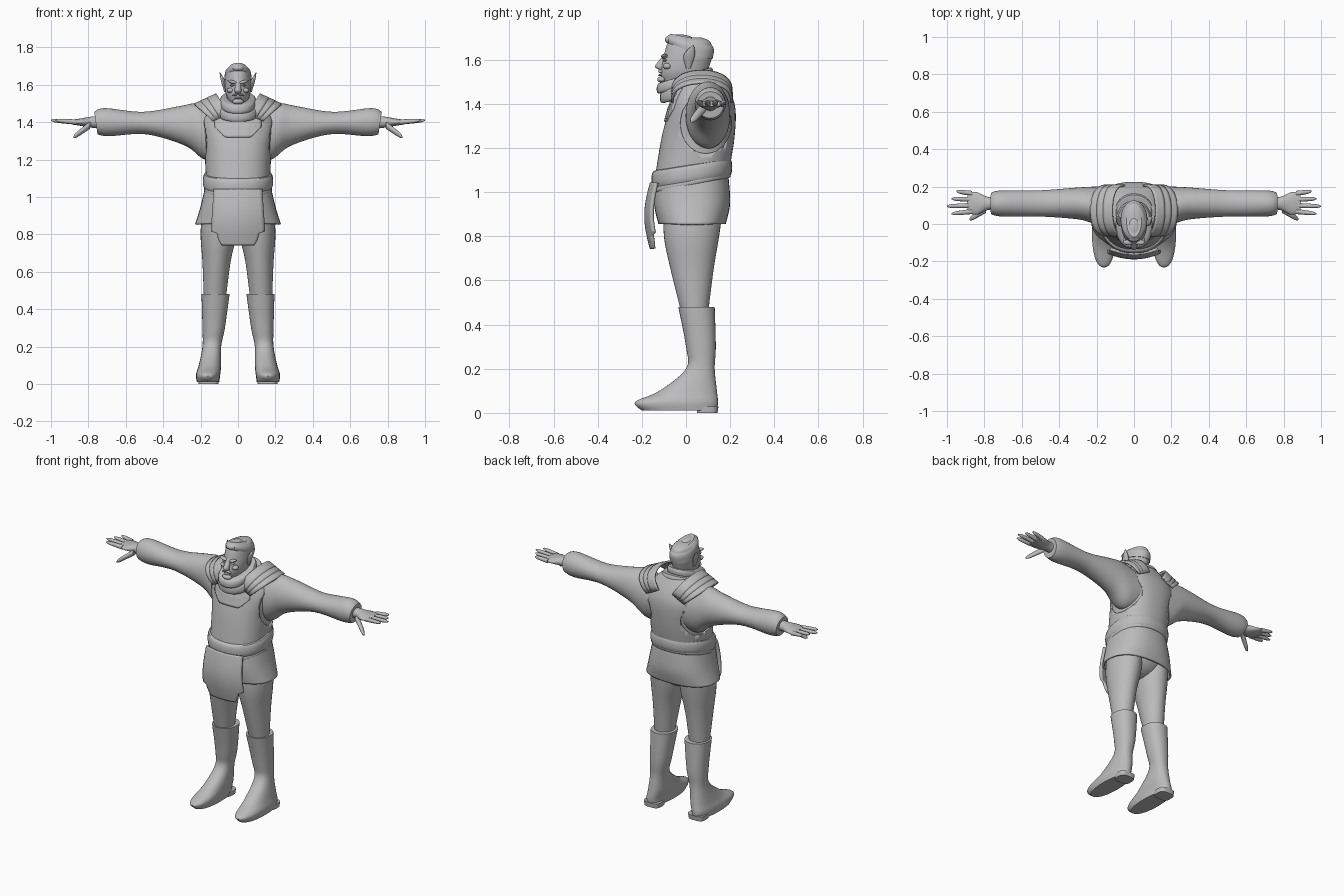
import bpy, bmesh, math
from mathutils import Matrix

old = bpy.data.objects.get("Cube")
if old:
    bpy.data.objects.remove(old, do_unlink=True)

GREY = (.5, .5, .5, 1)
clay = bpy.data.materials.new("plain grey")
clay.use_nodes = True
clay.diffuse_color = GREY
clay.node_tree.nodes["Principled BSDF"].inputs["Base Color"].default_value = GREY


def finish(name, bm, mirror=False, thick=0):
    """Turn a bmesh into a shaded object, optionally mirrored and thickened."""
    bmesh.ops.recalc_face_normals(bm, faces=bm.faces)
    mesh = bpy.data.meshes.new(name)
    bm.to_mesh(mesh)
    bm.free()
    ob = bpy.data.objects.new(name, mesh)
    bpy.context.collection.objects.link(ob)
    mesh.materials.append(clay)
    bpy.ops.object.select_all(action="DESELECT")
    ob.select_set(True)
    bpy.context.view_layer.objects.active = ob
    bpy.ops.object.shade_smooth_by_angle(angle=math.radians(40))
    if thick:
        solid = ob.modifiers.new("Thickness", "SOLIDIFY")
        solid.thickness, solid.offset = thick, -1
    if mirror:
        ob.modifiers.new("Mirror", "MIRROR")
    return ob


def spline(rows, steps):
    """Smooth interpolation through rows of numbers."""
    out = []
    last = len(rows) - 1
    for i in range(last):
        before, start, end, after = (rows[min(max(i + k, 0), last)] for k in (-1, 0, 1, 2))
        for s in range(steps):
            t = s / steps
            out.append([q + t / 2 * (r - p + t * (2*p - 5*q + 4*r - w + t * (3*(q - r) + w - p)))
                        for p, q, r, w in zip(before, start, end, after)])
    return out + [list(rows[last])]


def upright(row, c, s, tilt):
    """Ring point for a row of height, front, back, half width and centre x."""
    z, front, back, half = row[:4]
    centre = row[4] if len(row) > 4 else 0
    depth = (back - front) / 2
    return centre + half * c, front + depth + depth * s, z + tilt * depth * s


def sideways(row, c, s, tilt):
    """Ring point for a row of x, centre z, half height, half depth and centre y."""
    x, z, tall, deep, y = row
    return x + tilt * tall * s, y + deep * c, z + tall * s


def loft(name, rows, point=upright, power=1, tilt=0, steps=6, sides=36, caps=True, **kw):
    bm, rings = bmesh.new(), []
    for row in spline(rows, steps):
        ring = []
        for k in range(sides):
            angle = math.tau * k / sides
            c, s = (math.copysign(abs(f) ** power, f) for f in (math.cos(angle), math.sin(angle)))
            ring.append(bm.verts.new(point(row, c, s, tilt)))
        rings.append(ring)
    for low, high in zip(rings, rings[1:]):
        for k in range(sides):
            after = (k + 1) % sides
            bm.faces.new((low[k], low[after], high[after], high[k]))
    if caps:
        bm.faces.new(rings[0])
        bm.faces.new(rings[-1])
    return finish(name, bm, **kw)


def roll(name, z, height, front, back, half, tilt, puff=.018):
    """Rounded band around the body."""
    rows = []
    for i in range(9):
        angle = math.pi * i / 8
        grow = puff * math.sin(angle) ** .6 if 0 < i < 8 else 0
        rows.append((z - height / 2 * math.cos(angle), front - grow, back + grow, half + grow))
    loft(name, rows, tilt=tilt, steps=1, power=.9)


def finger(name, start, end, radius):
    """Tapered finger with a round tip."""
    rows = []
    for i in range(9):
        t = math.sin(math.pi / 2 * i / 8)
        r = radius * (1 - t / 4) * max(.1, 1 - t ** 8) ** .5
        x, y, z = (a + t * (b - a) for a, b in zip(start, end))
        rows.append((x, z, r, r, y))
    loft(name, rows, sideways, steps=1, sides=14, mirror=True)


def sheet(name, point, across, along, **kw):
    """Grid surface from a function of u and v."""
    bm = bmesh.new()
    grid = [[bm.verts.new(point(i / across, j / along)) for j in range(along + 1)]
            for i in range(across + 1)]
    for left, right in zip(grid, grid[1:]):
        for j in range(along):
            bm.faces.new((left[j], right[j], right[j + 1], left[j + 1]))
    finish(name, bm, **kw)


def blob(name, centre, size, turn=0, **kw):
    bm = bmesh.new()
    place = Matrix.Translation(centre) @ Matrix.Rotation(turn, 4, "Y") @ Matrix.Diagonal((*size, 1))
    bmesh.ops.create_uvsphere(bm, u_segments=20, v_segments=12, radius=1, matrix=place)
    finish(name, bm, **kw)


# Torso: shirt underneath, vest with cut armholes on top
TORSO = [(1.07, -.14, .19, .17), (1.25, -.11, .22, .18), (1.4, -.07, .22, .2), (1.52, -.04, .16, .1)]
BOXY = .85


def section(z):
    """Front, back and half width of the torso at a height."""
    return min(spline(TORSO, 12), key=lambda row: abs(row[0] - z))[1:]


INSET = .008
loft("shirt", [(z, f + INSET, b - INSET, w - INSET) for z, f, b, w in TORSO], power=BOXY)
vest = loft("vest", TORSO, power=BOXY, sides=48, caps=False, thick=.014)
bm = bmesh.new()
bmesh.ops.create_cone(bm, cap_ends=True, segments=40, radius1=1, radius2=1, depth=1,
                      matrix=Matrix.Translation((0, .09, 1.31)) @ Matrix.Diagonal((1, .115, .135, 1))
                      @ Matrix.Rotation(math.pi / 2, 4, "Y"))
cutter = finish("armhole_cutter", bm)
cutter.hide_render = True
armholes = vest.modifiers.new("Armholes", "BOOLEAN")
armholes.operation, armholes.object = "DIFFERENCE", cutter
bpy.context.view_layer.objects.active = vest
for name in [m.name for m in vest.modifiers]:
    bpy.ops.object.modifier_apply(modifier=name)
bpy.data.objects.remove(cutter, do_unlink=True)


def yoke(u, v):
    """Raised chest piece following the vest."""
    x = .125 * (2 * u - 1)
    low = 1.32 + max(0, abs(x) - .07)
    z = low + v * (1.47 - low)
    front, back, half = section(z)
    bend = (1 - (abs(x) / half) ** (2 / BOXY)) ** (BOXY / 2)
    return x, (front + back) / 2 - (back - front) / 2 * bend - .007, z


sheet("chest_yoke", yoke, 24, 12, thick=.012)

# Sleeves with slanted cuffs
loft("sleeves", [(.1, 1.34, .13, .1, .1), (.2, 1.35, .15, .1, .1), (.3, 1.38, .105, .085, .11),
                 (.5, 1.395, .06, .07, .11), (.7, 1.4, .075, .07, .11), (.76, 1.395, .06, .06, .11)],
     sideways, tilt=.15, mirror=True)

# Hands
loft("palms", [(.7, 1.4, .035, .035, .11), (.78, 1.4, .03, .035, .11), (.84, 1.4, .02, .06, .11),
               (.89, 1.4, .012, .055, .115)], sideways, mirror=True)
for i, name in enumerate(("index", "middle", "ring", "little")):
    spread = i - 1.5
    tip = 1 - .025 * abs(i - 1)
    finger(name + "_fingers", (.865, .115 + .032 * spread, 1.4), (tip, .115 + .04 * spread, 1.41), .014)
finger("thumbs", (.79, .08, 1.385), (.88, .025, 1.32), .02)

# Layered shoulder plates, arching front to back
for k, layer in enumerate(("outer", "middle", "inner")):
    def plate(u, v):
        angle = math.pi * (u - .5)
        arch = max(0, math.cos(angle)) ** .7
        return (.135 - .018 * k + (.1 - .016 * k) * arch - .05 * v,
                .072 + .14 * math.sin(angle),
                1.405 + .01 * k + (.095 + .006 * k) * arch + .022 * v)
    sheet(layer + "_shoulder_plates", plate, 24, 4, thick=.012, mirror=True)

# Collar
roll("collar_base", 1.47, .06, -.1, .145, .1, tilt=.3)
roll("collar_roll", 1.505, .05, -.115, .105, .08, tilt=.3)

# Head
loft("head", [(1.45, -.03, .1, .06), (1.5, -.1, .1, .05), (1.55, -.115, .1, .065),
              (1.62, -.1, .12, .07), (1.68, -.08, .11, .06), (1.7, -.04, .07, .03)])
loft("nose", [(1.55, -.11, -.09, .012), (1.57, -.14, -.09, .018), (1.62, -.1, -.09, .012)], sides=16)
loft("ears", [(1.56, 0, .02, .007, .066), (1.62, -.01, .04, .011, .08), (1.666, .03, .036, .002, .097)],
     sides=16, mirror=True)
blob("brows", (.03, -.098, 1.615), (.027, .015, .009), -.3, mirror=True)
blob("eyes", (.03, -.096, 1.597), (.013, .009, .006), mirror=True)
blob("cheeks", (.04, -.085, 1.57), (.02, .02, .014), mirror=True)
blob("moustache", (.014, -.116, 1.547), (.018, .01, .006), .35, mirror=True)
blob("lower_lip", (0, -.116, 1.53), (.02, .01, .005))
blob("beard", (0, -.11, 1.51), (.03, .02, .015))
loft("hair", [(1.62, -.06, .12, .071), (1.67, -.09, .126, .068), (1.7, -.07, .1, .04)], tilt=-.2)
blob("hair_crest", (0, -.03, 1.69), (.036, .065, .024))
blob("forelock", (0, -.077, 1.69), (.03, .018, .017))

# Belt, tilted down at the front
roll("belt", 1.085, .08, *section(1.08), tilt=.16)
roll("belt_strap", 1.045, .03, *section(1.07), tilt=.2, puff=.013)

# Skirt and hanging front panel
loft("skirt", [(1.08, *section(1.08)), (.95, -.145, .2, .2), (.855, -.125, .18, .23)],
     power=BOXY, caps=False, thick=.012)


def apron(u, v):
    drop = max(0, v - .75) * 4
    half = .125 + .02 * v if drop == 0 else .11 - .025 * drop ** 2
    x = half * (2 * u - 1)
    return x, -.15 - .025 * math.sin(math.pi * v) + 1.6 * x * x, 1.04 - .295 * v


sheet("front_panel", apron, 16, 28, thick=-.014)

# Legs and boots
blob("hips", (0, .035, .92), (.175, .135, .13))
loft("legs", [(.95, -.1, .17, .09, .1), (.8, -.1, .15, .095, .105), (.65, -.07, .125, .075, .115),
              (.45, -.02, .1, .058, .124)], mirror=True)
loft("boots", [(.48, -.035, .13, .075, .12), (.3, 0, .135, .06, .13), (.2, 0, .13, .05, .14),
               (.1, -.12, .14, .06, .15), (.05, -.23, .145, .065, .16), (.01, -.2, .14, .06, .16)],
     power=.9, mirror=True)
loft("heels", [(.03, .05, .147, .056, .157), (0, .05, .143, .053, .157)], power=.6, steps=1, mirror=True)
